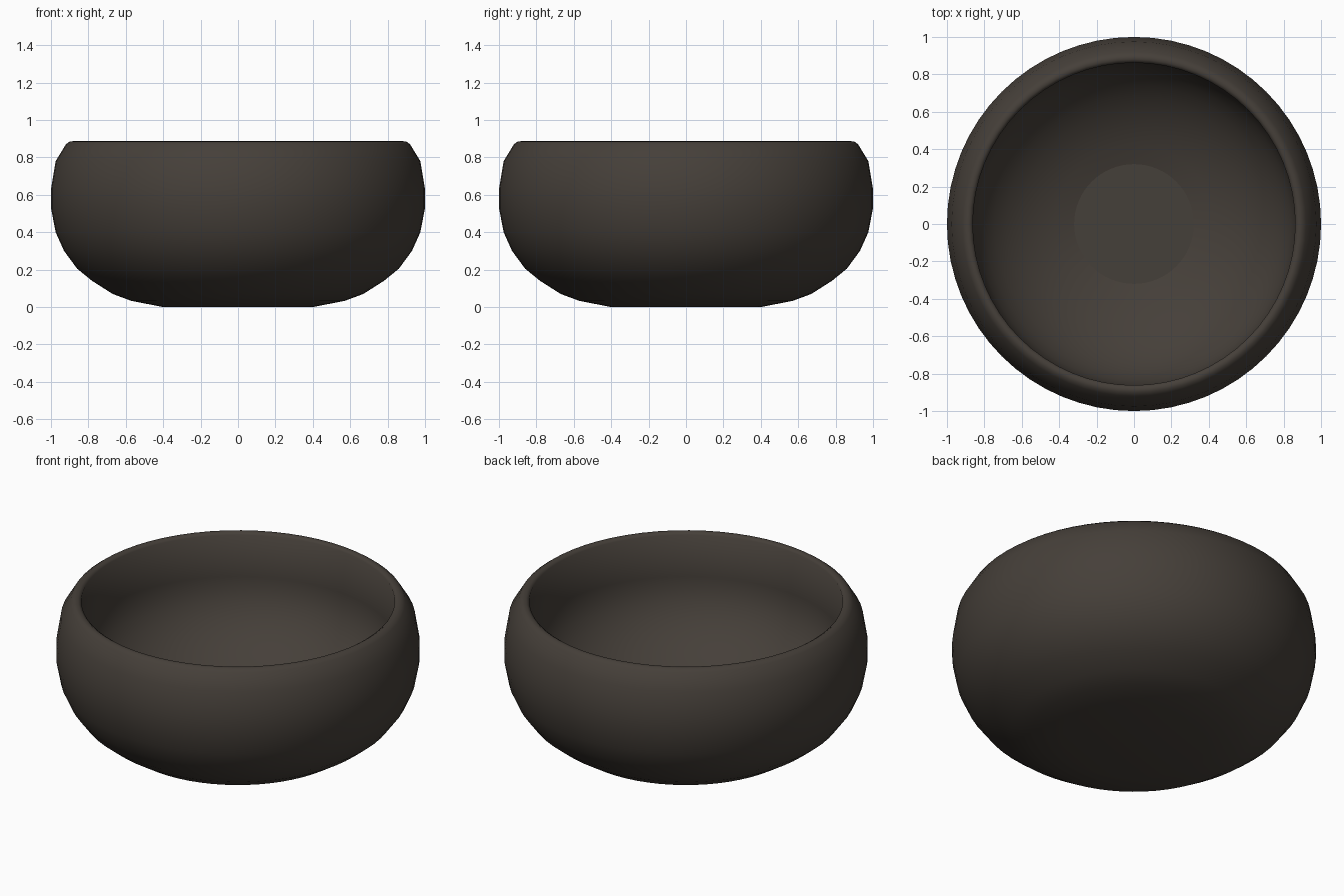
import bpy, bmesh, math

if "Cube" in bpy.data.objects:
    bpy.data.objects.remove(bpy.data.objects["Cube"])

# One dark clay colour
mat = bpy.data.materials.new("dark_brown_clay")
mat.diffuse_color = (0.060, 0.050, 0.041, 1)
mat.use_nodes = True
mat.node_tree.nodes["Principled BSDF"].inputs["Base Color"].default_value = mat.diffuse_color

# Outside profile (radius, height) from the foot up and over the rim
profile = [(0.40, 0.0), (0.57, 0.033), (0.67, 0.07), (0.78, 0.14), (0.86, 0.205),
           (0.93, 0.30), (0.975, 0.40), (1.0, 0.53), (1.0, 0.63), (0.975, 0.78),
           (0.92, 0.87), (0.90, 0.885), (0.88, 0.887), (0.862, 0.875)]
# Inside profile: elliptical hollow down to the flat floor
STEPS = 9
end = math.acos(0.32 / 0.865)
for k in range(STEPS + 1):
    t = end * k / STEPS
    profile.append((0.865 * math.cos(t), 0.62 - 0.55 * math.sin(t)))
SIDES = 64

# Bowl: lathe the profile, close foot and inner floor
bm = bmesh.new()
rings = [[bm.verts.new((r * math.cos(2 * math.pi * i / SIDES),
                        r * math.sin(2 * math.pi * i / SIDES), z))
          for i in range(SIDES)] for r, z in profile]
for a, b in zip(rings, rings[1:]):
    for i in range(SIDES):
        j = (i + 1) % SIDES
        bm.faces.new((a[i], a[j], b[j], b[i]))
bm.faces.new(rings[0][::-1])
bm.faces.new(rings[-1])
bmesh.ops.recalc_face_normals(bm, faces=bm.faces)

mesh = bpy.data.meshes.new("bowl")
bm.to_mesh(mesh)
bm.free()
mesh.materials.append(mat)
bowl = bpy.data.objects.new("bowl", mesh)
bpy.context.collection.objects.link(bowl)
# Smooth everywhere except the flat inner floor
for p in mesh.polygons:
    p.use_smooth = not (len(p.vertices) > 4 and p.center.z > 0.01)
